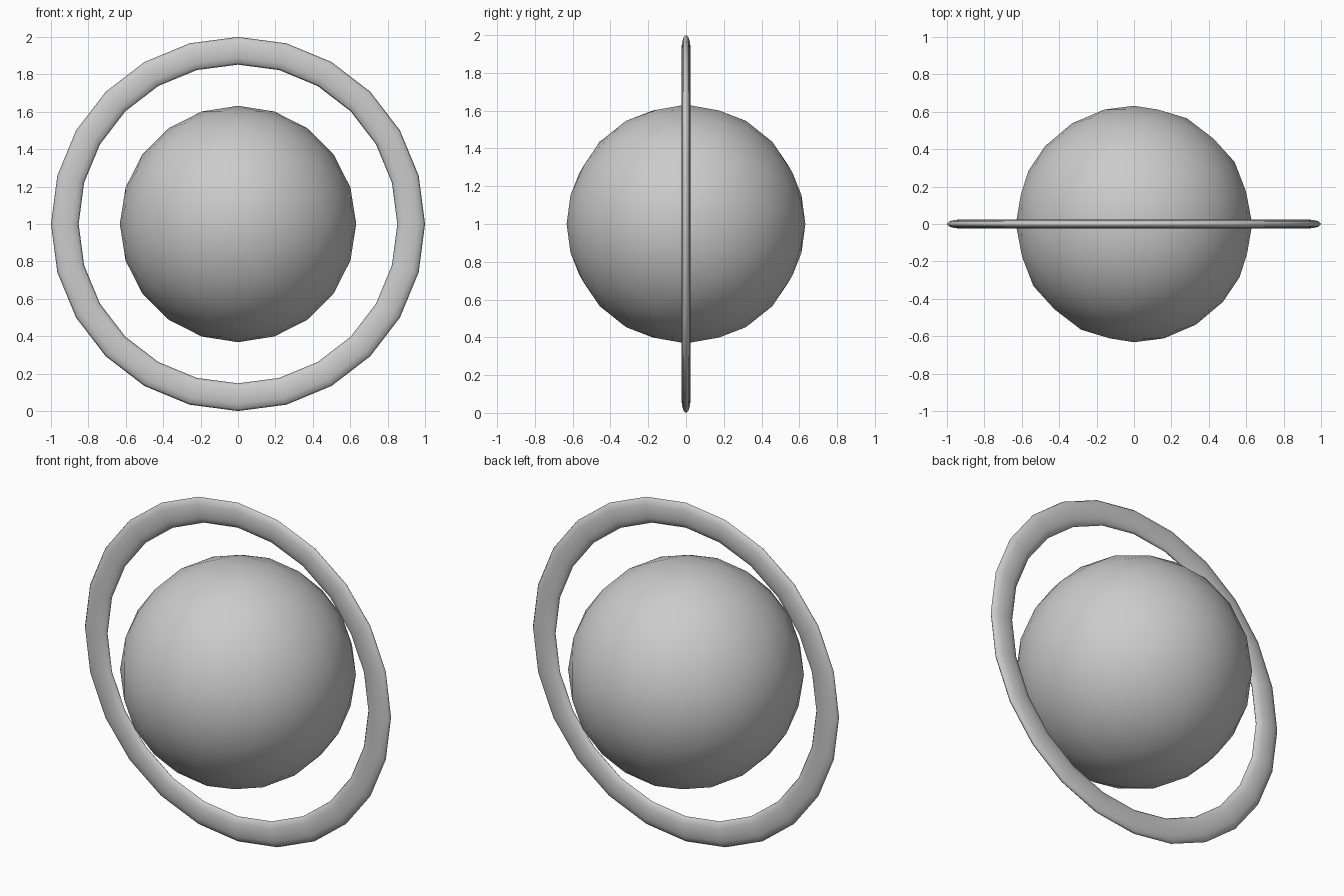
import bpy, math

if "Cube" in bpy.data.objects:
    bpy.data.objects.remove(bpy.data.objects["Cube"])

QUARTER = math.radians(90)


def finish(name):
    """Name the active object, bake its transform and shade it smooth."""
    obj = bpy.context.object
    obj.name = name
    bpy.ops.object.transform_apply(location=False, rotation=True, scale=True)
    bpy.ops.object.shade_smooth()
    return obj


# Central globe, its poles pointing front and back
bpy.ops.mesh.primitive_ico_sphere_add(
    subdivisions=3, radius=0.632, location=(0, 0, 1), rotation=(QUARTER, 0, 0))
finish("globe")

# Upright flattened ring around the globe
bpy.ops.mesh.primitive_torus_add(
    major_segments=24, minor_segments=12, major_radius=0.926, minor_radius=0.074,
    location=(0, 0, 1), rotation=(QUARTER, 0, 0))
bpy.context.object.scale = (1, 1, 0.33)
finish("ring")
